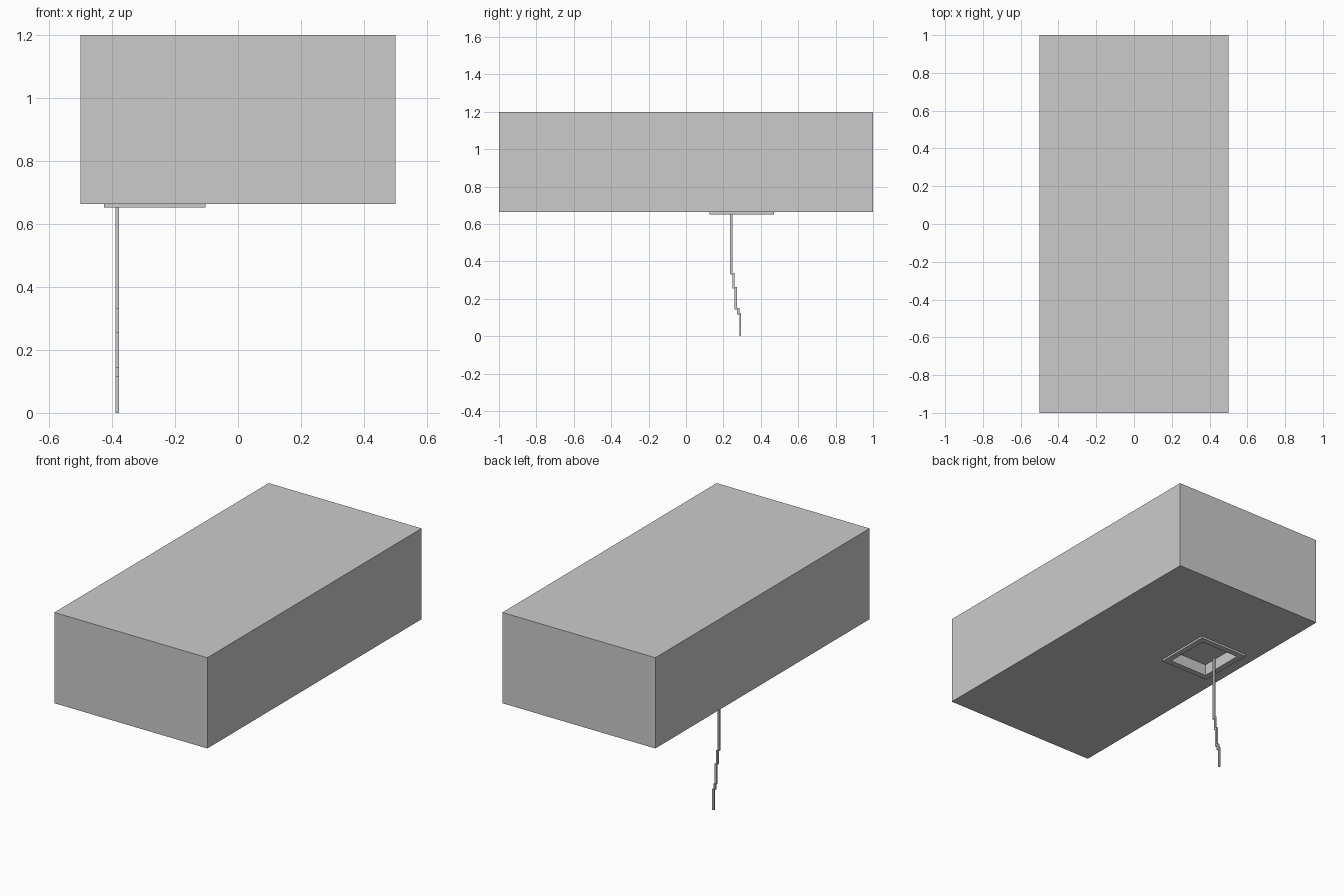
import bpy, bmesh

if "Cube" in bpy.data.objects:
    bpy.data.objects.remove(bpy.data.objects["Cube"])


def box(name, x0, x1, y0, y1, z0, z1):
    bm = bmesh.new()
    bmesh.ops.create_cube(bm, size=1)
    for v in bm.verts:
        v.co = ((x0 + x1) / 2 + v.co.x * (x1 - x0),
                (y0 + y1) / 2 + v.co.y * (y1 - y0),
                (z0 + z1) / 2 + v.co.z * (z1 - z0))
    mesh = bpy.data.meshes.new(name)
    bm.to_mesh(mesh)
    bm.free()
    ob = bpy.data.objects.new(name, mesh)
    bpy.context.collection.objects.link(ob)
    return ob


def cut(target, cutter):
    mod = target.modifiers.new("opening", 'BOOLEAN')
    mod.operation = 'DIFFERENCE'
    mod.solver = 'EXACT'
    mod.object = cutter
    cutter.hide_render = True
    cutter.hide_viewport = True


# Main block and the square trim around the recess underneath
block = box("ceiling_block", -0.5, 0.5, -1, 1, 0.664, 1.2)
trim = box("hatch_trim", -0.425, -0.103, 0.126, 0.471, 0.652, 0.664)

# Shared opening through the trim and up into the block
opening = box("opening_cutter", -0.39, -0.138, 0.161, 0.436, 0.6, 0.72)
for part in (block, trim):
    cut(part, opening)

# Stepped pull cord: y start, y end, bottom, top of each length
steps = [(0.235, 0.248, 0.33, 0.72),
         (0.248, 0.26, 0.255, 0.338),
         (0.26, 0.273, 0.142, 0.263),
         (0.273, 0.285, 0.115, 0.15),
         (0.285, 0.295, 0.0, 0.123)]
for i, (y0, y1, z0, z1) in enumerate(steps):
    box(f"pull_cord_{i + 1}", -0.389, -0.378, y0, y1, z0, z1)
